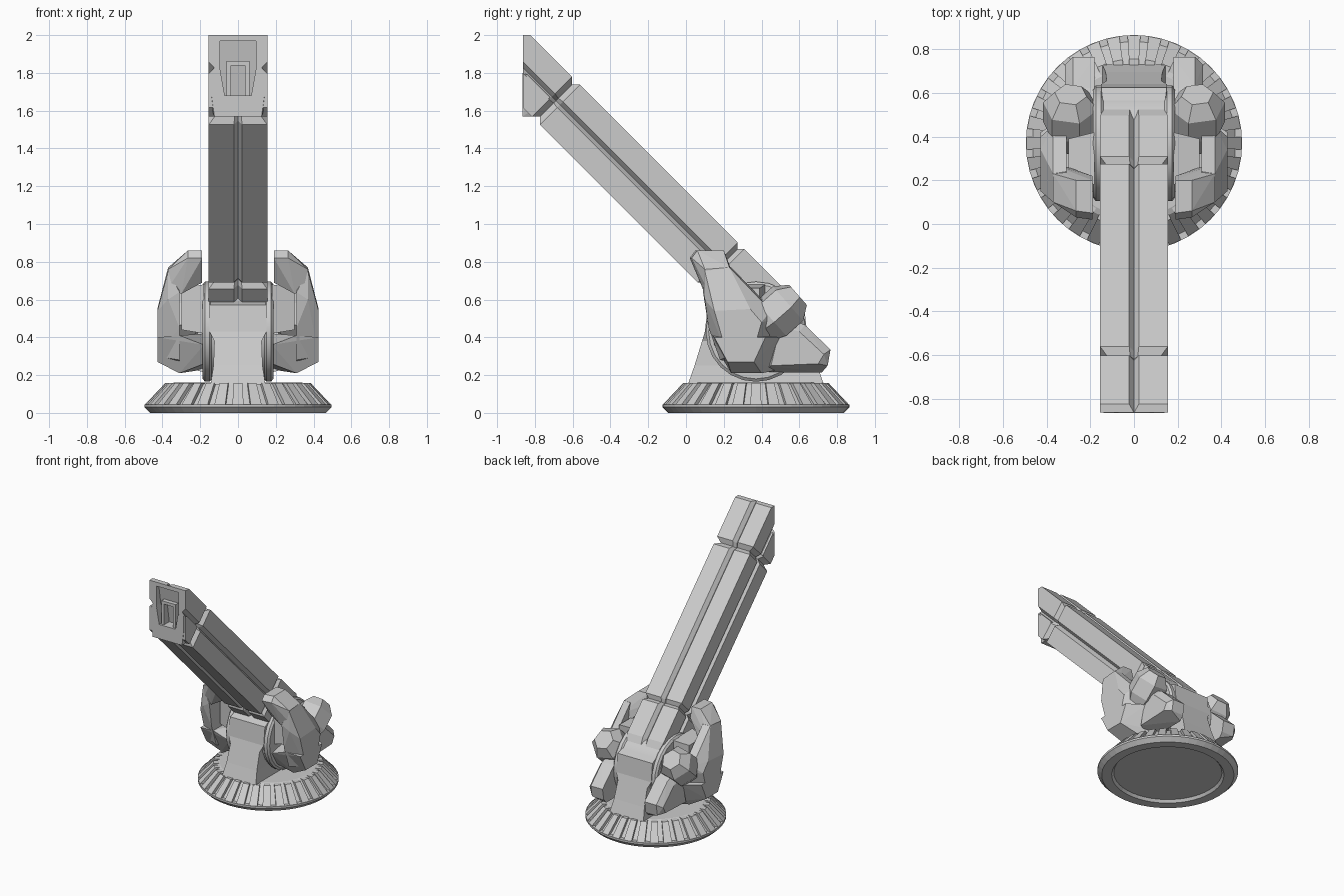
import bpy, bmesh, math
from mathutils import Vector, Matrix

if "Cube" in bpy.data.objects:
    bpy.data.objects.remove(bpy.data.objects["Cube"])

R2 = math.sqrt(2)
CY = 0.37  # centre of the round base in y
FRONT = -0.863  # muzzle plane


def finish(bm, name, mirror=False):
    bmesh.ops.recalc_face_normals(bm, faces=bm.faces[:])
    me = bpy.data.meshes.new(name)
    bm.to_mesh(me)
    bm.free()
    ob = bpy.data.objects.new(name, me)
    bpy.context.collection.objects.link(ob)
    if mirror:
        m = ob.modifiers.new("mirror", 'MIRROR')
        m.use_axis[0] = True
        m.use_mirror_merge = False
    return ob


def loft(bm, rings):
    vs = [[bm.verts.new(p) for p in r] for r in rings]
    n = len(vs[0])
    for a, b in zip(vs, vs[1:]):
        for i in range(n):
            bm.faces.new((a[i], a[(i + 1) % n], b[(i + 1) % n], b[i]))
    bm.faces.new(vs[0])
    bm.faces.new(vs[-1])


def hull(name, sections, mirror=True):
    """Faceted block wrapped around (x, [(y, z), ...]) sections."""
    bm = bmesh.new()
    vs = [bm.verts.new((x, y, z)) for x, pts in sections for y, z in pts]
    bmesh.ops.convex_hull(bm, input=vs)
    loose = [v for v in bm.verts if not v.link_faces]
    bmesh.ops.delete(bm, geom=loose, context='VERTS')
    bmesh.ops.dissolve_limit(bm, angle_limit=0.03, verts=bm.verts[:], edges=bm.edges[:])
    return finish(bm, name, mirror)


def box(bm, x0, x1, y0, y1, z0, z1):
    loft(bm, [[(x0, y0, z), (x1, y0, z), (x1, y1, z), (x0, y1, z)] for z in (z0, z1)])


# Round base with underside recess
def circle(r, z, n=48):
    return [(r * math.cos(2 * math.pi * i / n), CY + r * math.sin(2 * math.pi * i / n), z)
            for i in range(n)]

bm = bmesh.new()
loft(bm, [circle(r, z) for r, z in
          [(0.38, 0.02), (0.395, 0), (0.465, 0), (0.495, 0.03), (0.495, 0.045),
           (0.465, 0.045), (0.365, 0.15), (0.34, 0.16)]])
finish(bm, "base")

# Radial ribs on the base cone
bm = bmesh.new()
N = 32
for i in range(N):
    M = Matrix.Translation((0, CY, 0)) @ Matrix.Rotation(2 * math.pi * i / N, 4, 'Z')
    prof = [(0.45, 0.04), (0.492, 0.045), (0.385, 0.158), (0.33, 0.158)]
    ring = lambda s: [M @ Vector((r, s * (0.06 * r), z)) for r, z in prof]
    loft(bm, [ring(-1), ring(1)])
finish(bm, "base_ribs")

# Flared pedestal column
bm = bmesh.new()
loft(bm, [[(-w, a, z), (w, a, z), (w, b, z), (-w, b, z)] for z, w, a, b in
          [(0.15, 0.145, 0.01, 0.73), (0.25, 0.13, 0.045, 0.695),
           (0.38, 0.125, 0.085, 0.655), (0.43, 0.15, 0.10, 0.64),
           (0.57, 0.15, 0.115, 0.625), (0.6, 0.14, 0.2, 0.54)]])
finish(bm, "pedestal")


# Pivot drum: centre band and side cheeks
def drum(name, stations):
    bm = bmesh.new()
    n = 24
    loft(bm, [[(x, CY + r * math.cos(2 * math.pi * i / n), 0.43 + r * math.sin(2 * math.pi * i / n))
               for i in range(n)] for x, r in stations])
    ob = finish(bm, name)
    bpy.context.view_layer.objects.active = ob
    ob.select_set(True)
    bpy.ops.object.shade_smooth_by_angle(angle=math.radians(20))
    ob.select_set(False)

drum("drum_band", [(-0.155, 0.255), (0.155, 0.255)])
for s, side in ((1, "right"), (-1, "left")):
    drum("drum_cheek_" + side, [(s * 0.14, 0.255), (s * 0.15, 0.265),
                                (s * 0.175, 0.265), (s * 0.187, 0.25)])


# Grooved square barrel with breech and head, tilted 45 degrees
def barrel_ring(u, k):
    w, h, g, d = 0.155, 0.15, 0.022, 0.03
    q = [(0, h - d), (g, h), (w, h), (w, g), (w - d, 0), (w, -g), (w, -h), (g, -h)]
    sec = q + [(-x, -v) for x, v in q]
    return [(x * k, (v * k - u) / R2 + 0.4825, (v * k + u) / R2 + 0.4825) for x, v in sec]

bm = bmesh.new()
loft(bm, [barrel_ring(u, k) for u, k in
          [(0.03, 0.8), (0.13, 1), (0.395, 1), (0.42, 0.83), (0.445, 1),
           (1.625, 1), (1.655, 0.8), (1.685, 1), (2.1, 1)]])
for co, no in (((0, FRONT, 0), (0, -1, 0)), ((0, 0, 2), (0, 0, 1))):
    res = bmesh.ops.bisect_plane(bm, geom=bm.verts[:] + bm.edges[:] + bm.faces[:],
                                 plane_co=co, plane_no=no, clear_outer=True)
    cut = [e for e in res["geom_cut"] if isinstance(e, bmesh.types.BMEdge)]
    bmesh.ops.edgeloop_fill(bm, edges=cut)
barrel = finish(bm, "barrel")

# Muzzle chin block
S = (-1, 1)
F = FRONT - 0.002
chin = hull("muzzle_chin", [(s * x, p) for s in S for x, p in
            [(0.155, [(-0.84, 1.79), (-0.72, 1.67), (-0.83, 1.68), (-0.75, 1.64)]),
             (0.14, [(F, 1.8), (F, 1.68)]),
             (0.125, [(F, 1.57), (-0.79, 1.57)])]], False)

# Muzzle recess, floor sloping deeper towards the bottom
cutter = hull("muzzle_cutter", [(s * x, [(-0.95, z), (y, z)]) for s in S for x, y, z in
                                [(0.095, -0.835, 1.97), (0.095, -0.81, 1.82), (0.07, -0.787, 1.68)]], False)
for ob in (barrel, chin):
    m = ob.modifiers.new("recess", 'BOOLEAN')
    m.operation = 'DIFFERENCE'
    m.solver = 'EXACT'
    m.object = cutter
    bpy.context.view_layer.objects.active = ob
    bpy.ops.object.modifier_apply(modifier=m.name)
bpy.data.objects.remove(cutter)

# Raised frame inside the muzzle
bm = bmesh.new()
for s in S:
    box(bm, s * 0.038, s * 0.06, -0.85, -0.78, 1.68, 1.86)
box(bm, -0.06, 0.06, -0.85, -0.79, 1.84, 1.862)
finish(bm, "muzzle_frame")

# Bent side armour: upper arm, outer plate, lower arm
hull("armour_upper_arm", [
    (0.19, [(0.02, 0.82), (0.05, 0.86), (0.2, 0.86), (0.22, 0.78), (0.11, 0.69)]),
    (0.265, [(0.03, 0.82), (0.06, 0.86), (0.2, 0.86)]),
    (0.37, [(0.10, 0.76), (0.23, 0.77), (0.27, 0.68), (0.11, 0.66)]),
    (0.3, [(0.10, 0.63), (0.26, 0.64)])])
hull("armour_outer_plate", [
    (0.31, [(0.09, 0.64), (0.12, 0.45), (0.18, 0.28), (0.4, 0.24), (0.5, 0.5), (0.24, 0.77)]),
    (0.37, [(0.10, 0.75), (0.23, 0.77), (0.10, 0.6), (0.45, 0.54)]),
    (0.427, [(0.15, 0.54), (0.34, 0.55), (0.4, 0.48), (0.34, 0.27), (0.22, 0.3)])])
hull("armour_lower_arm", [
    (0.18, [(0.15, 0.36), (0.21, 0.26), (0.5, 0.23), (0.55, 0.36), (0.4, 0.42)]),
    (0.31, [(0.14, 0.41), (0.24, 0.21), (0.4, 0.21), (0.5, 0.4)]),
    (0.427, [(0.15, 0.4), (0.22, 0.27), (0.36, 0.27), (0.42, 0.4)])])

# Inner block between the arms
hull("actuator_block", [
    (0.18, [(0.18, 0.42), (0.18, 0.68), (0.42, 0.68), (0.42, 0.42)]),
    (0.30, [(0.21, 0.44), (0.21, 0.66), (0.39, 0.66), (0.39, 0.44)])])

# Faceted hexagonal knob pointing back and up
bm = bmesh.new()
rot = Vector((0, 0.75, 0.66)).normalized().to_track_quat('Z', 'Y')
start = Vector((0.29, 0.36, 0.42))
loft(bm, [[start + rot @ Vector((r * math.cos(math.pi * i / 3 + 0.2), r * math.sin(math.pi * i / 3 + 0.2), d))
           for i in range(6)] for d, r in
          [(0.0, 0.07), (0.12, 0.128), (0.24, 0.128), (0.31, 0.075)]])
finish(bm, "knob", True)

# Rear strut sloping down and back
hull("rear_strut", [
    (0.18, [(0.5, 0.52), (0.62, 0.47), (0.765, 0.335), (0.75, 0.25), (0.72, 0.215), (0.4, 0.215)]),
    (0.28, [(0.5, 0.52), (0.63, 0.465), (0.765, 0.335), (0.75, 0.25)]),
    (0.315, [(0.5, 0.46), (0.6, 0.43), (0.73, 0.31), (0.7, 0.26), (0.45, 0.25)])])
